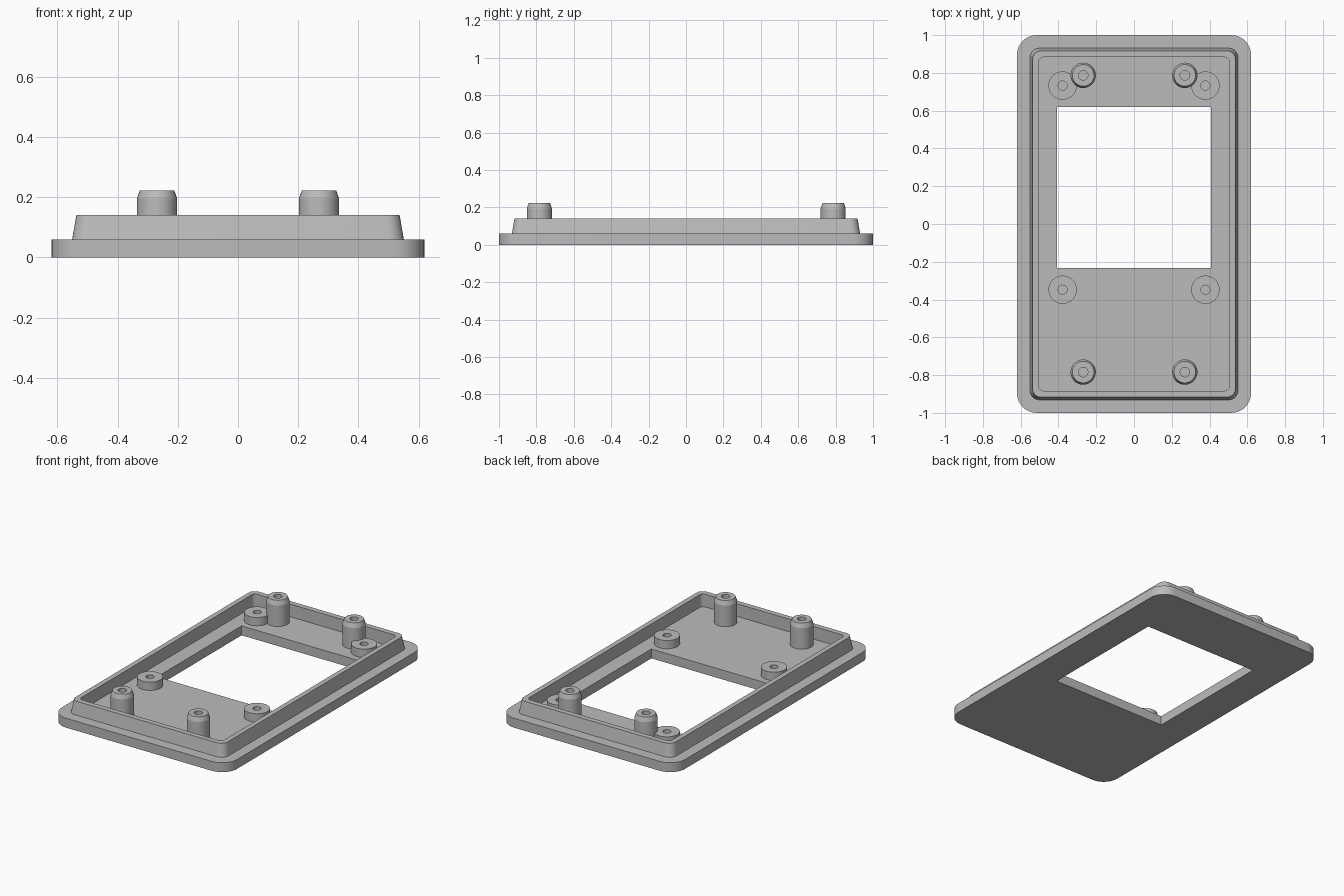
import bpy, bmesh, math

default = bpy.data.objects.get("Cube")
if default:
    bpy.data.objects.remove(default, do_unlink=True)

# Single grey plastic
grey = bpy.data.materials.new("grey_plastic")
grey.use_nodes = True
COLOUR = (0.5, 0.5, 0.5, 1)
grey.diffuse_color = COLOUR
grey.node_tree.nodes["Principled BSDF"].inputs["Base Color"].default_value = COLOUR

SEG = 8  # segments per rounded corner


def rounded_ring(bm, hx, hy, radius, z, cx=0, cy=0):
    """Vertices of a rounded rectangle; a circle when radius equals both half sizes."""
    ring = []
    for quarter, (sx, sy) in enumerate([(1, 1), (-1, 1), (-1, -1), (1, -1)]):
        for i in range(SEG + 1):
            a = (quarter + i / SEG) * math.pi / 2
            ring.append(bm.verts.new((cx + sx * (hx - radius) + radius * math.cos(a),
                                      cy + sy * (hy - radius) + radius * math.sin(a), z)))
    return ring


def loft(name, sections, closed=False, location=(0, 0, 0)):
    """Skin a stack of rounded rings, keeping edges sharper than the limit hard."""
    bm = bmesh.new()
    rings = [rounded_ring(bm, *s) for s in sections]
    pairs = list(zip(rings, rings[1:]))
    if closed:
        pairs.append((rings[-1], rings[0]))
    for a, b in pairs:
        n = len(a)
        for i in range(n):
            j = (i + 1) % n
            bm.faces.new((a[i], a[j], b[j], b[i]))
    bmesh.ops.remove_doubles(bm, verts=bm.verts, dist=1e-5)
    bm.normal_update()
    for f in bm.faces:
        f.smooth = True
    for e in bm.edges:
        e.smooth = e.calc_face_angle(math.pi) < math.radians(15)
    mesh = bpy.data.meshes.new(name)
    bm.to_mesh(mesh)
    bm.free()
    mesh.materials.append(grey)
    obj = bpy.data.objects.new(name, mesh)
    obj.location = location
    bpy.context.collection.objects.link(obj)
    return obj


FLOOR = 0.06

# Base plate with a rectangular window
window = (0.408, 0.426, 0)
window_y = 0.193
loft("base_plate", [
    (*window, 0, 0, window_y),
    (0.62, 1, 0.105, 0),
    (0.62, 1, 0.105, FLOOR),
    (*window, FLOOR, 0, window_y),
], closed=True)

# Raised rim: sloping outside, straight inside
loft("raised_rim", [
    (0.551, 0.931, 0.05, FLOOR),
    (0.537, 0.917, 0.045, 0.141),
    (0.505, 0.883, 0.025, 0.141),
    (0.505, 0.883, 0.025, FLOOR),
])


def round_post(name, profile, location):
    loft(name, [(r, r, r, z) for r, z in profile], location=location)


# Hollow posts, mirrored left and right
tall_profile = [(0.067, 0), (0.067, 0.135), (0.057, 0.163), (0.025, 0.163), (0.025, 0)]
short_profile = [(0.075, 0), (0.075, 0.053), (0.024, 0.053), (0.024, 0)]
for side, sx in (("left", 1), ("right", -1)):
    for end, tall_y, short_y in (("back", 0.787, 0.733), ("front", -0.784, -0.348)):
        round_post(f"tall_post_{end}_{side}", tall_profile, (sx * 0.269, tall_y, FLOOR))
        round_post(f"short_boss_{end}_{side}", short_profile, (sx * 0.378, short_y, FLOOR))
